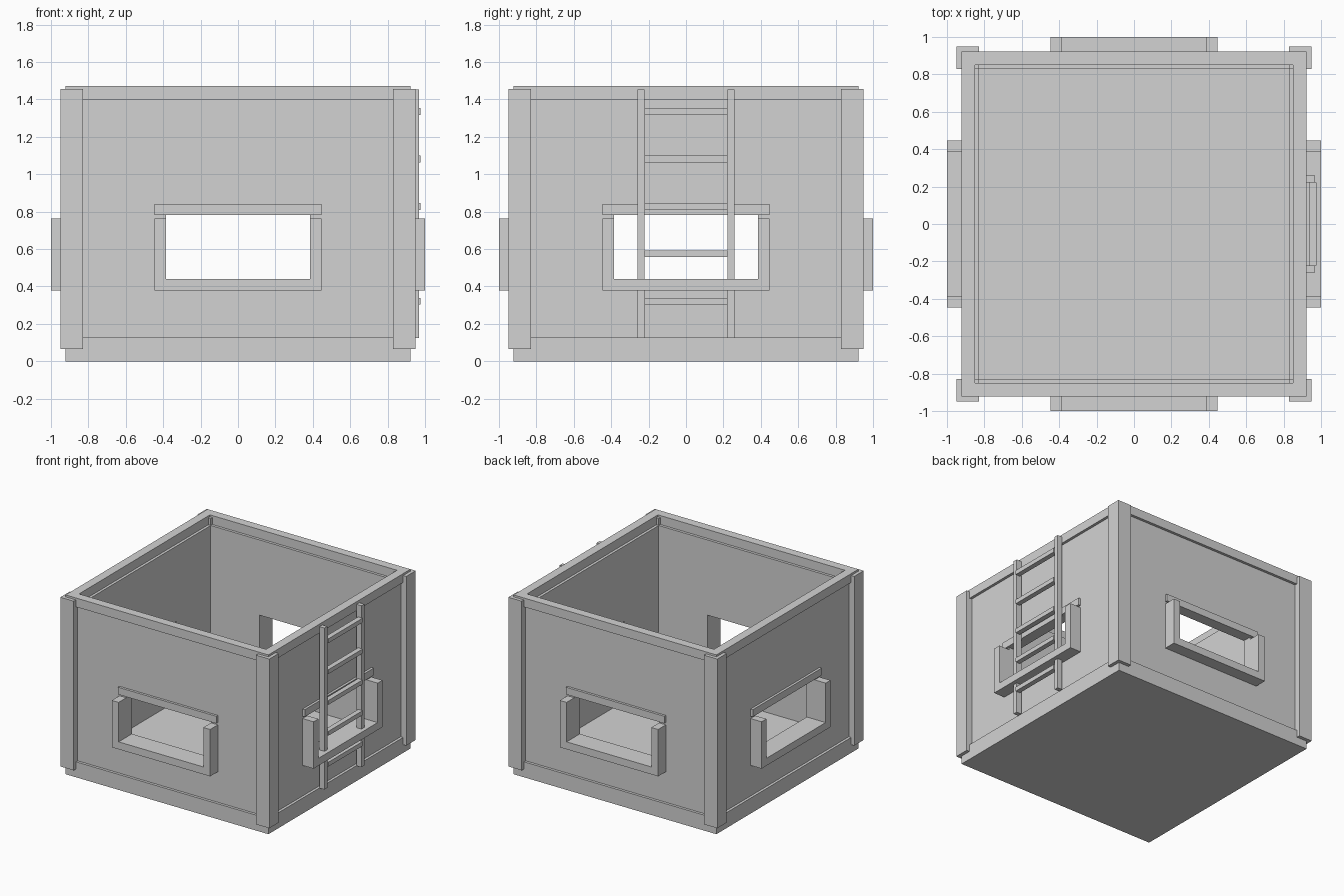
import bpy
import bmesh
from math import pi
from mathutils import Matrix

cube = bpy.data.objects.get("Cube")
if cube:
    bpy.data.objects.remove(cube, do_unlink=True)

grey = bpy.data.materials.new("plain_grey")
grey.use_nodes = True
colour = (0.65, 0.65, 0.65, 1)
grey.diffuse_color = colour
grey.node_tree.nodes["Principled BSDF"].inputs["Base Color"].default_value = colour

OUT, WALL, INNER = 0.922, 0.90, 0.828    # base edge, wall outside, wall inside
FLOOR, RIM, TOP = 0.127, 1.40, 1.473
SIDES = ("front", "left", "back", "right")


def add(name, bm, turn=0):
    """Turn a bmesh about z and store it as an object."""
    bm.transform(Matrix.Rotation(turn * pi / 2, 4, "Z"))
    bmesh.ops.recalc_face_normals(bm, faces=bm.faces)
    mesh = bpy.data.meshes.new(name)
    bm.to_mesh(mesh)
    bm.free()
    mesh.materials.append(grey)
    obj = bpy.data.objects.new(name, mesh)
    bpy.context.collection.objects.link(obj)


def rect(u0, u1, v0, v1):
    return [(u0, v0), (u1, v0), (u1, v1), (u0, v1)]


def upright(u, v, d):
    return (u, -d, v)


def level(u, v, d):
    return (u, v, d)


def prism(outline, d0, d1, place):
    """Extrude an outline between two depths."""
    bm = bmesh.new()
    a, b = [[bm.verts.new(place(u, v, d)) for u, v in outline] for d in (d0, d1)]
    bm.faces.new(a)
    bm.faces.new(b)
    for i in range(len(a)):
        bm.faces.new((a[i - 1], a[i], b[i], b[i - 1]))
    return bm


def ring(outer, inner, d0, d1, place):
    """Extrude a rectangle with a rectangular hole."""
    bm = bmesh.new()
    loops = [[bm.verts.new(place(u, v, d)) for u, v in shape]
             for shape, d in ((outer, d0), (outer, d1), (inner, d1), (inner, d0))]
    for k in range(4):
        a, b = loops[k - 1], loops[k]
        for i in range(4):
            bm.faces.new((a[i - 1], a[i], b[i], b[i - 1]))
    return bm


# Base slab and top rim
add("base_slab", prism(rect(-OUT, OUT, -OUT, OUT), 0, FLOOR, level))
add("top_rim", ring(rect(-OUT, OUT, -OUT, OUT), rect(-0.85, 0.85, -0.85, 0.85),
                    RIM, TOP, level))

# Walls, window surrounds and corner posts repeat on all four sides
hw, fw = 0.385, 0.447
sill, head, bottom, jamb = 0.439, 0.782, 0.378, 0.763
surround = [(-fw, bottom), (fw, bottom), (fw, jamb), (hw, jamb),
            (hw, sill), (-hw, sill), (-hw, jamb), (-fw, jamb)]
for turn, side in enumerate(SIDES):
    add(side + "_wall", ring(rect(-INNER, INNER, FLOOR, RIM),
                             rect(-hw, hw, sill, head), INNER, WALL, upright), turn)
    add(side + "_window_surround", prism(surround, WALL, 1.0, upright), turn)
    add(side + "_window_lintel", prism(rect(-fw, fw, head, 0.841), WALL, 0.92, upright), turn)
    add(side + "_corner_post", prism(rect(INNER, 0.95, -0.95, -INNER), 0.067, 1.457, level), turn)

# Ladder on the left (+x) side
for name, s in (("front", -1), ("back", 1)):
    y0, y1 = sorted((s * 0.222, s * 0.258))
    add(name + "_ladder_rail", prism(rect(y0, y1, 0.125, 1.452), OUT, 0.967, upright), 1)
for i in range(5):
    z = 0.321 + i * 0.2535
    add("ladder_rung_%d" % (i + 1),
        prism(rect(-0.222, 0.222, z - 0.018, z + 0.018), 0.936, 0.977, upright), 1)
